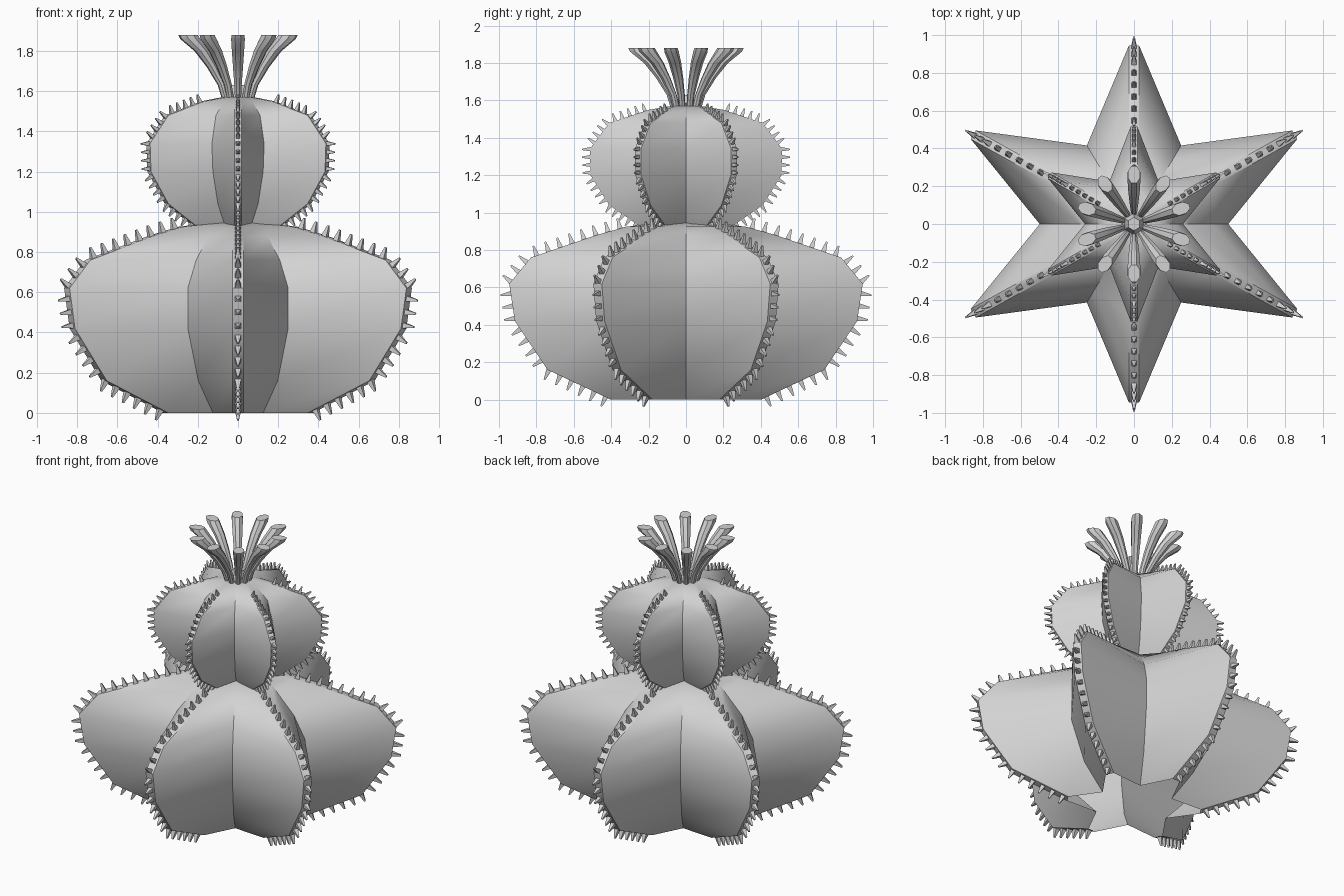
import bpy, bmesh, math
from mathutils import Vector, Matrix

cube = bpy.data.objects.get("Cube")
if cube:
    bpy.data.objects.remove(cube, do_unlink=True)

grey = bpy.data.materials.new("plain_grey")
grey.use_nodes = True
colour = (0.65, 0.65, 0.65, 1)
grey.diffuse_color = colour
grey.node_tree.nodes["Principled BSDF"].inputs["Base Color"].default_value = colour

RIBS = 6


def finish(bm, name, angle=None):
    """Turn the bmesh into a named object, smooth below the given angle."""
    bmesh.ops.recalc_face_normals(bm, faces=bm.faces)
    mesh = bpy.data.meshes.new(name)
    bm.to_mesh(mesh)
    bm.free()
    mesh.materials.append(grey)
    if angle:
        mesh.shade_smooth()
        mesh.set_sharp_from_angle(angle=math.radians(angle))
    obj = bpy.data.objects.new(name, mesh)
    bpy.context.collection.objects.link(obj)
    return obj


def loft(bm, rings):
    """Skin neighbouring rings of points and close the top."""
    loops = [[bm.verts.new(p) for p in ring] for ring in rings]
    for low, high in zip(loops, loops[1:]):
        for i in range(len(low)):
            j = (i + 1) % len(low)
            bm.faces.new((low[i], low[j], high[j], high[i]))
    bm.faces.new(loops[-1])


def star_ring(z, ridge, valley, half, stretch):
    """Star section with a narrow flat band on each rib."""
    points = []
    for k in range(RIBS):
        turn = Matrix.Rotation(math.radians(90) + math.tau * k / RIBS, 3, 'Z')
        half_step = math.pi / RIBS
        for p in ((ridge, -half), (ridge, half),
                  (valley * math.cos(half_step), valley * math.sin(half_step))):
            v = turn @ Vector((p[0], p[1], z))
            v.x *= stretch
            points.append(v)
    return points


def along(path, count):
    """Evenly spaced positions and outward normals on a (radius, z) path."""
    pts = [Vector(p) for p in path]
    lengths = [(b - a).length for a, b in zip(pts, pts[1:])]
    for i in range(count):
        d = (i + 0.5) / count * sum(lengths)
        for a, b, length in zip(pts, pts[1:], lengths):
            if d <= length:
                t = (b - a).normalized()
                yield a + t * d, Vector((t.y, -t.x))
                break
            d -= length


def tier(name, profile, half, stretch, count, size, length):
    bm = bmesh.new()
    loft(bm, [star_ring(z, r, v, half, stretch) for z, r, v in profile])
    finish(bm, name + "_body", 35)

    # Blunt four-sided spines following every rib
    bm = bmesh.new()
    path = [(r, z) for z, r, v in profile[:-1]]
    for k in range(RIBS):
        turn = Matrix.Rotation(math.radians(90) + math.tau * k / RIBS, 4, 'Z')
        for pos, nor in along(path, count):
            n = Vector((nor.x, 0, nor.y))
            base = Vector((pos.x, 0, pos.y)) + n * (length * 0.45)
            aim = n.to_track_quat('Z', 'Y').to_matrix().to_4x4()
            place = (Matrix.Diagonal((stretch, 1, 1, 1)) @ turn
                     @ Matrix.Translation(base) @ aim
                     @ Matrix.Rotation(math.pi / 4, 4, 'Z'))
            bmesh.ops.create_cone(bm, cap_ends=True, segments=4, radius1=size,
                                  radius2=size * 0.3, depth=length * 1.1,
                                  matrix=place)
    finish(bm, name + "_spines")


# Height, rib radius and groove radius of both tiers
tier("lower_tier",
     [(0, .40, .24), (.16, .74, .38), (.42, .915, .48), (.62, .945, .48),
      (.76, .83, .40), (.88, .48, .28), (.925, .32, .24), (.945, .14, .14)],
     .026, 1.04, 24, .021, .055)
tier("upper_tier",
     [(.93, .25, .13), (1.04, .41, .2), (1.2, .51, .25), (1.34, .515, .26),
      (1.48, .41, .22), (1.55, .2, .14), (1.57, .08, .08)],
     .018, 1, 22, .016, .042)

# Short stub in the middle of the tuft
bm = bmesh.new()
bmesh.ops.create_cone(bm, cap_ends=True, segments=6, radius1=.065, radius2=.035,
                      depth=.08, matrix=Matrix.Translation((0, 0, 1.59)))
finish(bm, "tuft_stub")

# Flaring petals: height, distance out, radial and sideways half width
PETAL = [(1.55, .06, .02, .016), (1.63, .085, .02, .02), (1.72, .135, .027, .027),
         (1.8, .19, .037, .033), (1.86, .25, .052, .037), (1.88, .262, .05, .034)]
bm = bmesh.new()
for k in range(10):
    turn = Matrix.Rotation(math.radians(90) + math.tau * k / 10, 3, 'Z')
    rings = []
    for z, out, radial, side in PETAL:
        angles = [math.tau * (i + .5) / 8 for i in range(8)]
        rings.append([turn @ Vector((out + radial * math.cos(a),
                                     side * math.sin(a), z)) for a in angles])
    loft(bm, rings)
finish(bm, "tuft_petals", 30)
